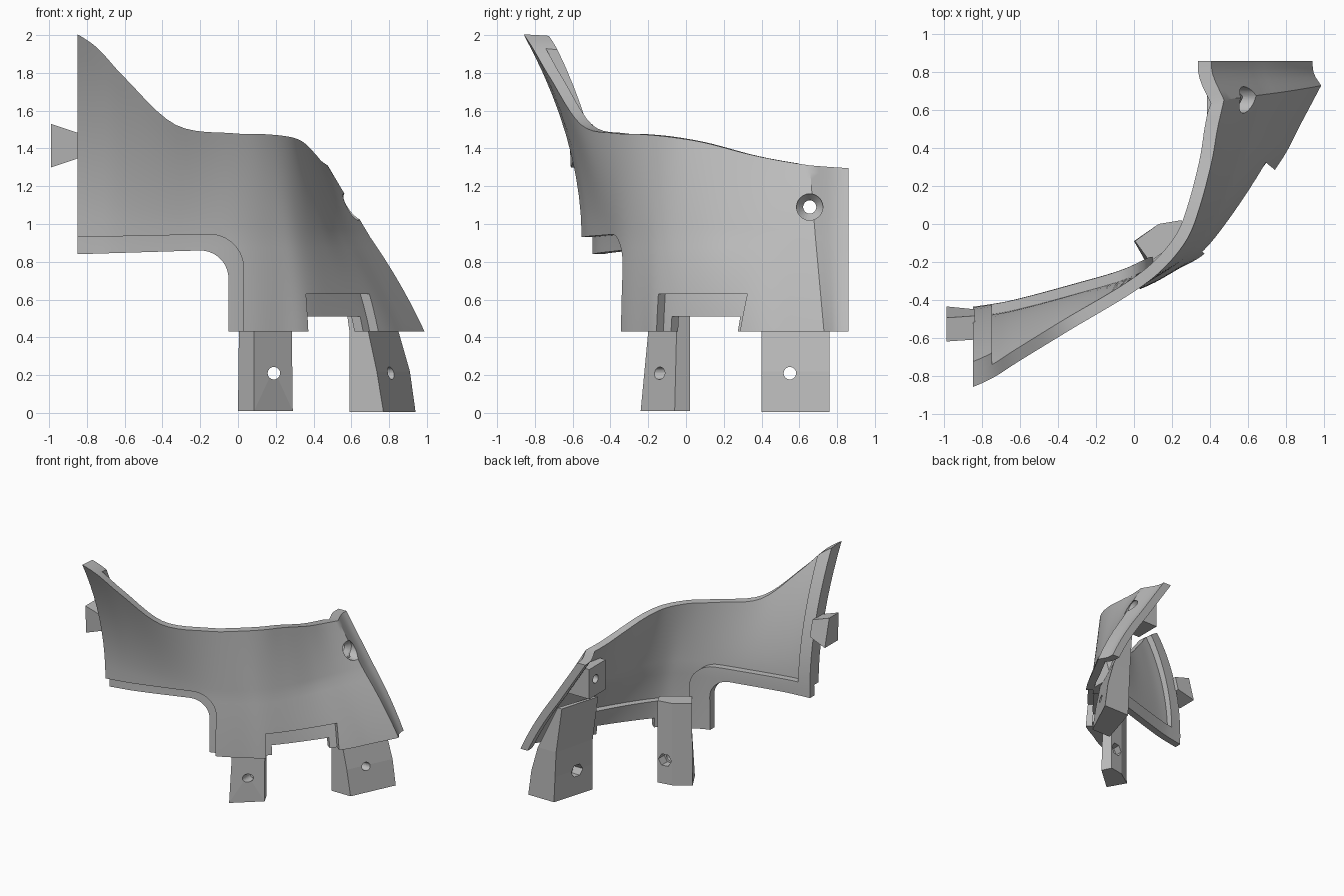
import bpy, bmesh, math
from mathutils import Vector

cube = bpy.data.objects.get("Cube")
if cube:
    bpy.data.objects.remove(cube, do_unlink=True)

grey = bpy.data.materials.new("plain_grey")
grey.use_nodes = True
tone = (0.5, 0.5, 0.5, 1)
grey.diffuse_color = tone
grey.node_tree.nodes["Principled BSDF"].inputs["Base Color"].default_value = tone


def make_object(name, verts, faces):
    mesh = bpy.data.meshes.new(name)
    mesh.from_pydata(verts, [], faces)
    bm = bmesh.new()
    bm.from_mesh(mesh)
    bmesh.ops.recalc_face_normals(bm, faces=bm.faces)
    bm.to_mesh(mesh)
    bm.free()
    mesh.materials.append(grey)
    obj = bpy.data.objects.new(name, mesh)
    bpy.context.collection.objects.link(obj)
    return obj


def loft(name, rings):
    """Solid through a stack of matching point loops."""
    n = len(rings[0])
    last = n * (len(rings) - 1)
    faces = [tuple(range(n)), tuple(range(last, last + n))]
    for base in range(0, last, n):
        for i in range(n):
            j = (i + 1) % n
            faces.append((base + i, base + j, base + n + j, base + n + i))
    return make_object(name, [p for ring in rings for p in ring], faces)


def prism_y(name, profile, start, end):
    """Extrude an (x, z) profile along y."""
    return loft(name, [[(x, y, z) for x, z in profile] for y in (start, end)])


def leg(name, outlines):
    """Plan outlines, each with its height."""
    return loft(name, [[(x, y, z) for x, y in ring] for z, ring in outlines])


def drill(start, direction, steps, sides=24):
    """Turned or hexagonal cutter; steps are (distance, radius) pairs."""
    turn = Vector(direction).to_track_quat('Z', 'Y')
    angles = [math.tau * i / sides for i in range(sides)]
    return loft("cutter", [
        [Vector(start) + turn @ Vector((r * math.cos(a), r * math.sin(a), along)) for a in angles]
        for along, r in steps])


def carve(obj, cutter, operation='DIFFERENCE'):
    mod = obj.modifiers.new("carve", 'BOOLEAN')
    mod.operation = operation
    mod.solver = 'EXACT'
    mod.use_self = True
    mod.object = cutter
    graph = bpy.context.evaluated_depsgraph_get()
    graph.update()
    result = bpy.data.meshes.new_from_object(obj.evaluated_get(graph))
    obj.modifiers.clear()
    obj.data = result
    bpy.data.objects.remove(cutter, do_unlink=True)


def smooth(obj, degrees):
    bpy.ops.object.select_all(action='DESELECT')
    obj.select_set(True)
    bpy.context.view_layer.objects.active = obj
    bpy.ops.object.shade_smooth_by_angle(angle=math.radians(degrees))


def spline(points, steps):
    pts = [Vector(p) for p in points]
    pts = [pts[0] * 2 - pts[1]] + pts + [pts[-1] * 2 - pts[-2]]
    out = []
    for a, b, c, d in zip(pts, pts[1:], pts[2:], pts[3:]):
        for s in range(steps):
            t = s / steps
            out.append(b + (c - a) * (t / 2) + (a * 2 - b * 5 + c * 4 - d) * (t * t / 2)
                       + (b * 3 - a - c * 3 + d) * (t ** 3 / 2))
    return out + [pts[-2]]


def rail(points):
    """Smooth run up to the crease, then the hollow rear edge."""
    crease = len(points) - 2
    return spline(points[:crease], 6) + spline(points[crease - 1:], 3)[1:]


# Rails of the outer surface: foot, waist and rim
foot = rail([(x, y, 0.38) for x, y in (
    (-.95, -.565), (-.76, -.545), (-.6, -.52), (-.3, -.44), (.03, -.345), (.24, -.235), (.385, -.15),
    (.57, .05), (.79, .33), (.90, .53), (1.01, .735), (.97, .80), (.965, .88))])
waist = rail([(x, y, 0.93) for x, y in (
    (-.95, -.565), (-.76, -.54), (-.6, -.51), (-.3, -.43), (0, -.34), (.2, -.23), (.33, -.12),
    (.45, .08), (.54, .3), (.62, .5), (.70, .685), (.655, .79), (.65, .88))])
rim = rail([
    (-.95, -.90, 2.06), (-.76, -.82, 1.945), (-.6, -.72, 1.775), (-.33, -.555, 1.525), (-.02, -.37, 1.48),
    (.15, -.24, 1.475), (.28, -.08, 1.46), (.35, .1, 1.43), (.41, .33, 1.37), (.44, .5, 1.335),
    (.475, .655, 1.31), (.415, .79, 1.30), (.41, .88, 1.295)])

ROWS = 10
columns = []
for i, (a, b, c) in enumerate(zip(foot, waist, rim)):
    flare = 2 - min(1, i / 36)
    column = []
    for r in range(ROWS):
        t = r / ROWS
        p = a.lerp(b, t)
        p.x += 0.08 * t * (1 - t) * i / len(foot)
        column.append(p)
    for r in range(ROWS + 1):
        t = r / ROWS
        p = b.lerp(c, t ** flare)
        p.z = b.z + (c.z - b.z) * t
        column.append(p)
    columns.append(column)


def shell(name, grid, depth_out, depth_in):
    """Curved slab between two depths behind the outer surface."""
    w, h = len(grid), len(grid[0])

    def inward(i, j):
        # Level direction; a wide span keeps the inner side from folding at the crease
        along = grid[min(i + 3, w - 1)][j] - grid[max(i - 3, 0)][j]
        up = grid[i][min(j + 1, h - 1)] - grid[i][max(j - 1, 0)]
        n = up.cross(along).normalized()
        n.z = 0
        return n / max(n.length_squared, 0.6)

    verts = [grid[i][j] + inward(i, j) * depth
             for depth in (depth_out, depth_in) for i in range(w) for j in range(h)]
    n = w * h
    faces = []
    for i in range(w - 1):
        for j in range(h - 1):
            q = (i * h + j, i * h + h + j, i * h + h + j + 1, i * h + j + 1)
            faces += [q, tuple(k + n for k in reversed(q))]
    border = [i * h for i in range(w)] + [(w - 1) * h + j for j in range(1, h)]
    border += [i * h + h - 1 for i in range(w - 2, -1, -1)] + list(range(h - 2, 0, -1))
    for a, b in zip(border, border[1:] + border[:1]):
        faces.append((b, a, a + n, b + n))
    return make_object(name, verts, faces)


def arc(cx, cz, r):
    return [(cx + r * math.sin(a), cz + r * math.cos(a))
            for a in (math.pi / 2 * i / 10 for i in range(11))]


def notch(width, top):
    """Box cutter set square to the wall at the bottom opening."""
    along, across = Vector((.63, .77, 0)), Vector((.77, -.63, 0))
    loop = [Vector((.555, .067, 0)) + along * (u * width / 2) + across * (v * 0.3)
            for u, v in ((-1, -1), (1, -1), (1, 1), (-1, 1))]
    return loft("cutter", [[p + Vector((0, 0, z)) for p in loop] for z in (.2, top)])


SCREW = (.2, .655, 1.09)
SCREW_STEPS = [(0, .035), (.31, .035), (.35, .07), (.8, .07)]

# Outer skin with rounded corner, bottom notch and countersunk screw hole
skin = shell("outer_skin", columns, 0, 0.062)
outline = [(-.85, 3), (-.85, .93)] + arc(-.15, .765, .18) + [(.03, .43), (2, .43), (2, 3)]
carve(skin, prism_y("cutter", outline, -2, .86), 'INTERSECT')
carve(skin, notch(.58, .63))
carve(skin, drill(SCREW, (1, 0, 0), SCREW_STEPS))
smooth(skin, 32)

# Recessed inner lip and end flange behind the skin
lip = shell("inner_lip", columns[:54], 0.057, 0.115)
outline = [(-.85, 2.1), (-.85, .84)] + arc(-.2, .71, .15) + [(-.05, .43), (.72, .43), (.72, .66), (.1, .66)]
outline += arc(-.08, .8, .17)[::-1] + [(-.75, .955), (-.75, 2.1)]
carve(lip, prism_y("cutter", outline, -2, .8), 'INTERSECT')
carve(lip, notch(.46, .51))
smooth(lip, 32)

# Dovetail tab on the end flange, with a sloping back
loft("dovetail_tab", [
    [(-.99, -.61, 1.30), (-.99, -.435, 1.30), (-.99, -.495, 1.53), (-.99, -.62, 1.53)],
    [(-.84, -.59, 1.35), (-.84, -.45, 1.35), (-.84, -.485, 1.48), (-.84, -.61, 1.48)]])

# Front leg with screw hole and nut pocket
front_base = [(0, -.09), (.085, -.24), (.29, -.06), (.25, .02), (.13, 0)]
front_top = [(.005, -.09), (.085, -.20), (.285, -.05), (.25, .02), (.13, 0)]
front_leg = leg("front_leg", [(.01, front_base), (.43, front_top), (.70, front_top)])
carve(front_leg, drill((.19, -.5, .21), (0, 1, 0), [(0, .033), (1, .033)]))
carve(front_leg, drill((.19, -.06, .21), (0, 1, 0), [(0, .055), (.3, .055)], 6))

# Rear leg, leaning in with the wall
rear_leg = leg("rear_leg", [
    (.005, [(.59, .4), (.77, .4), (.94, .76), (.70, .76)]),
    (.22, [(.59, .4), (.735, .4), (.91, .76), (.69, .76)]),
    (.43, [(.59, .4), (.69, .4), (.85, .76), (.68, .76)]),
    (.80, [(.54, .4), (.56, .4), (.68, .74), (.64, .74)])])
carve(rear_leg, drill((.3, .55, .21), (1, 0, 0), [(0, .033), (1, .033)]))
carve(rear_leg, drill((.4, .55, .21), (1, 0, 0), [(0, .055), (.3, .055)], 6))

# Screw boss on the inside near the rear edge
boss = prism_y("screw_boss", [(.385, .95), (.59, .95), (.465, 1.2), (.385, 1.2)], .52, .74)
carve(boss, drill(SCREW, (1, 0, 0), SCREW_STEPS))
